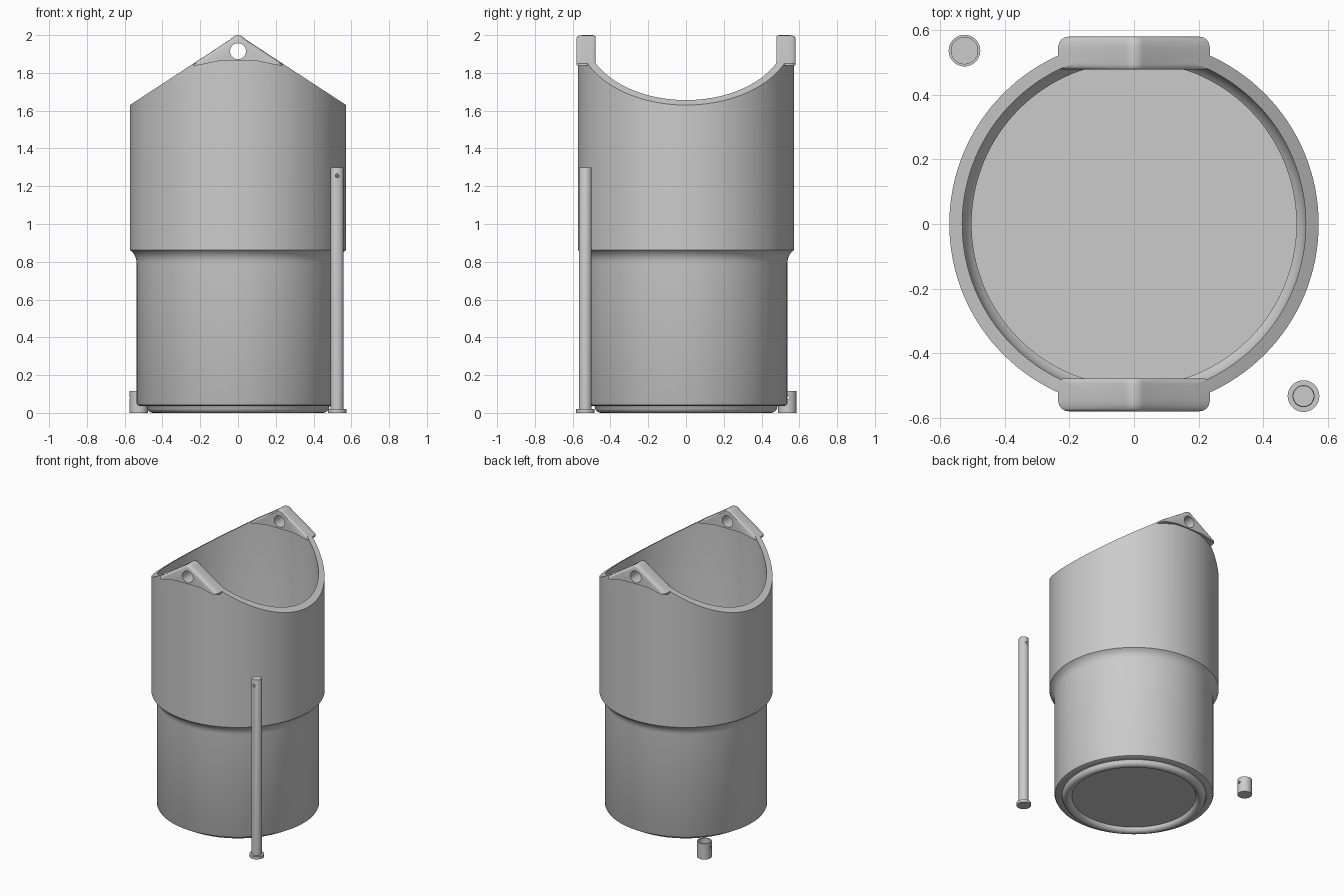
import bpy, bmesh, math
from mathutils import Matrix

if "Cube" in bpy.data.objects:
    bpy.data.objects.remove(bpy.data.objects["Cube"])

grey = bpy.data.materials.new("plain grey")
grey.diffuse_color = (0.6, 0.6, 0.6, 1)
grey.use_nodes = True
grey.node_tree.nodes["Principled BSDF"].inputs["Base Color"].default_value = grey.diffuse_color

APEX, SLOPE = 2.004, 0.654


def gable(x):
    return APEX - SLOPE * abs(x)


def finish(name, bm):
    bmesh.ops.remove_doubles(bm, verts=bm.verts, dist=1e-5)
    bmesh.ops.recalc_face_normals(bm, faces=bm.faces)
    me = bpy.data.meshes.new(name)
    bm.to_mesh(me)
    bm.free()
    me.materials.append(grey)
    ob = bpy.data.objects.new(name, me)
    bpy.context.collection.objects.link(ob)
    return ob


def loft(name, rings, capped=True):
    """Skin a list of closed rings; close the ends if wanted."""
    bm = bmesh.new()
    rows = [[bm.verts.new(p) for p in ring] for ring in rings]
    n = len(rows[0])
    for a, b in zip(rows, rows[1:]):
        for i in range(n):
            j = (i + 1) % n
            bm.faces.new((a[i], a[j], b[j], b[i]))
    if capped:
        bm.faces.new(rows[0])
        bm.faces.new(rows[-1])
    return finish(name, bm)


def lathe(name, profile, n=128, at=(0, 0)):
    """Turn a profile of (radius, z) about a vertical axis, capped at both ends."""
    ang = [2 * math.pi * i / n for i in range(n)]
    return loft(name, [[(at[0] + r * math.cos(a), at[1] + r * math.sin(a), z)
                        for a in ang] for r, z in profile])


def rod(name, radius, length, centre, axis, n=48):
    """Cylinder along x or y, used for drilling."""
    bm = bmesh.new()
    rot = Matrix.Rotation(math.pi / 2, 4, 'Y' if axis == 'x' else 'X')
    bmesh.ops.create_cone(bm, cap_ends=True, segments=n, radius1=radius, radius2=radius,
                          depth=length, matrix=Matrix.Translation(centre) @ rot)
    return finish(name, bm)


def combine(ob, other, operation):
    mod = ob.modifiers.new("join", 'BOOLEAN')
    mod.operation, mod.object, mod.solver = operation, other, 'EXACT'
    bpy.context.view_layer.objects.active = ob
    bpy.ops.object.modifier_apply(modifier=mod.name)
    bpy.data.objects.remove(other)


def smooth(ob, degrees=30):
    bpy.ops.object.select_all(action='DESELECT')
    ob.select_set(True)
    bpy.context.view_layer.objects.active = ob
    bpy.ops.object.shade_smooth_by_angle(angle=math.radians(degrees))


# Cup: from the base recess, round the foot, up the outside and down the inside
foot = [(0.451 + 0.032 * math.cos(a), 0.032 + 0.032 * math.sin(a))
        for a in [math.pi + i * math.pi / 10 for i in range(11)]]
cup = lathe("cup", foot + [
    (0.487, 0.037), (0.522, 0.037), (0.532, 0.042), (0.537, 0.052),
    (0.537, 0.795), (0.539, 0.812), (0.544, 0.828), (0.553, 0.844), (0.565, 0.856),
    (0.572, 0.862), (0.572, 2.1), (0.532, 2.1),
    (0.532, 0.90), (0.529, 0.882), (0.522, 0.865), (0.511, 0.848), (0.503, 0.84),
    (0.503, 0.07)])

# Gable cut across the rim, flat where the lugs will cover it
outline = [(-0.8, gable(0.8)), (-0.16, gable(0.16)), (0.16, gable(0.16)),
           (0.8, gable(0.8)), (0.8, 2.4), (-0.8, 2.4)]
combine(cup, loft("rim_cutter", [[(x, y, z) for x, z in outline] for y in (-1, 1)]),
        'DIFFERENCE')

# Lugs: rounded triangular blocks on both gable peaks
half = [(0.235, 1.838), (0.235, gable(0.235)), (0.04, gable(0.04)),
        (0.028, 1.988), (0.015, 1.997)]
tri = ([(0.12, 1.862)] + half + [(0, 2.0)] + [(-x, z) for x, z in reversed(half)]
       + [(-0.12, 1.862)])
steps = [(0.478, 0.93), (0.481, 0.965), (0.487, 0.99), (0.495, 1.0), (0.548, 1.0),
         (0.562, 0.985), (0.573, 0.95), (0.578, 0.91), (0.58, 0.86)]
for side in (-1, 1):
    lug = loft("lug", [[(x * s, side * y, 1.866 + (z - 1.866) * s) for x, z in tri]
                       for y, s in steps])
    combine(cup, lug, 'UNION')
combine(cup, rod("lug_drill", 0.042, 2, (0, 0, 1.915), 'y'), 'DIFFERENCE')
smooth(cup)

# Hinge pin with a flat head and a small cross hole near its top
pin = lathe("pin", [(0.049, 0), (0.049, 0.02), (0.034, 0.02), (0.034, 1.295),
                    (0.032, 1.3)], 48, (0.525, -0.533))
combine(pin, rod("pin_drill", 0.01, 0.3, (0.525, -0.533, 1.255), 'y', 24), 'DIFFERENCE')
smooth(pin)

# Pin cap: small open cup with a matching cross hole
cap = lathe("pin_cap", [(0.049, 0), (0.049, 0.115), (0.041, 0.115), (0.041, 0.02)],
            48, (-0.525, 0.537))
combine(cap, rod("cap_drill", 0.01, 0.3, (-0.525, 0.537, 0.08), 'x', 24), 'DIFFERENCE')
smooth(cap)
